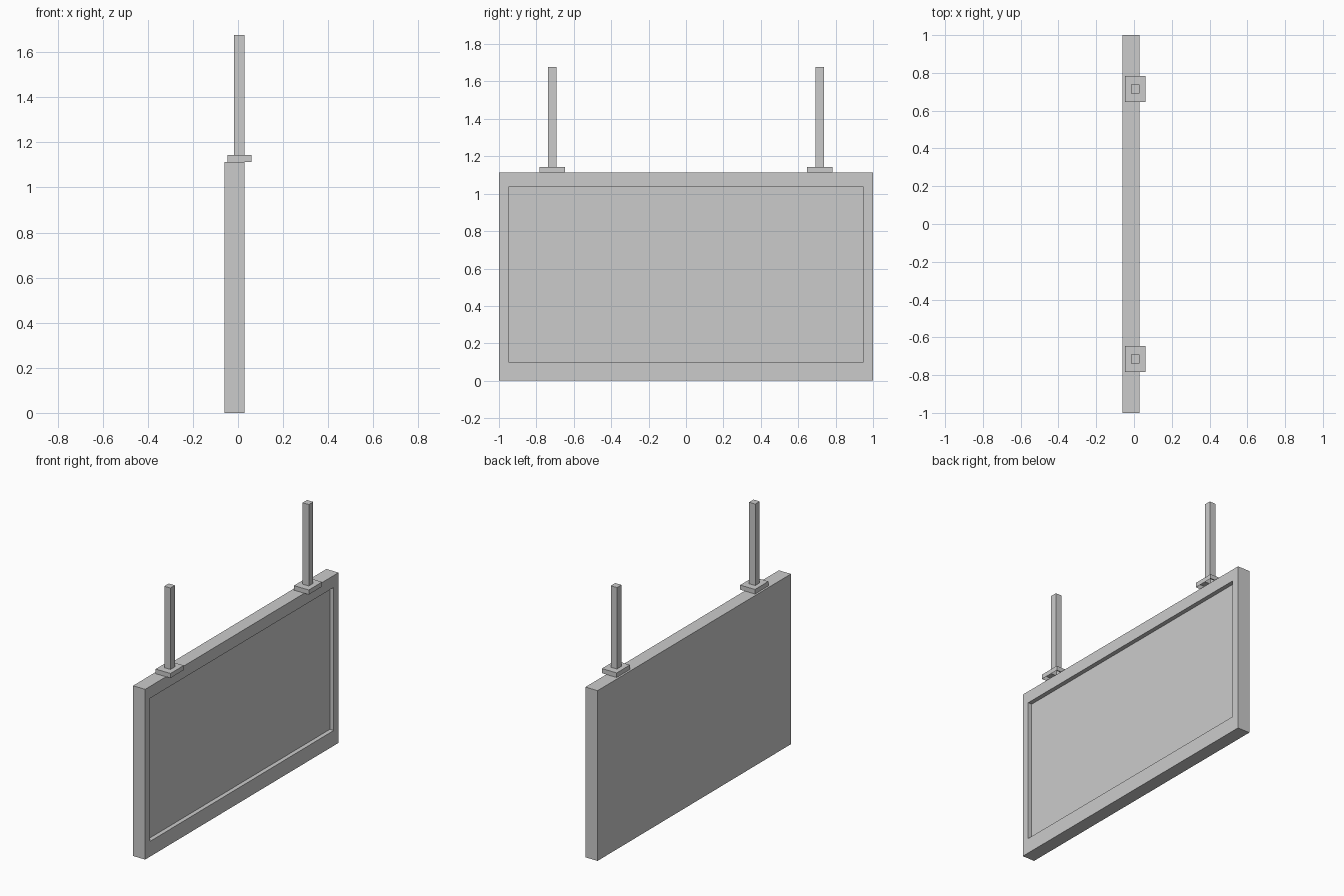
import bpy, bmesh

if "Cube" in bpy.data.objects:
    bpy.data.objects.remove(bpy.data.objects["Cube"])


def rect_x(x, y, z0, z1):
    """Rectangle facing along x."""
    return [(x, -y, z0), (x, y, z0), (x, y, z1), (x, -y, z1)]


def rect_z(z, x0, x1, cy, w):
    """Rectangle facing up."""
    h = w / 2
    return [(x0, cy - h, z), (x1, cy - h, z), (x1, cy + h, z), (x0, cy + h, z)]


def loft(name, rings, cap_start=True):
    """Skin a stack of rectangles, capping the end and optionally the start."""
    bm = bmesh.new()
    loops = [[bm.verts.new(p) for p in ring] for ring in rings]
    for a, b in zip(loops, loops[1:]):
        for i in range(4):
            j = (i + 1) % 4
            bm.faces.new((a[i], a[j], b[j], b[i]))
    bm.faces.new(loops[-1])
    if cap_start:
        bm.faces.new(loops[0][::-1])
    mesh = bpy.data.meshes.new(name)
    bm.to_mesh(mesh)
    bm.free()
    obj = bpy.data.objects.new(name, mesh)
    bpy.context.collection.objects.link(obj)
    return obj


TOP = 1.114

# Panel with a recessed screen on its +x face
loft("screen_panel", [
    rect_x(-0.06, 1.0, 0.0, TOP),
    rect_x(0.028, 1.0, 0.0, TOP),
    rect_x(0.028, 0.95, 0.10, 1.036),
    rect_x(0.0, 0.95, 0.10, 1.036),
])

# Hanging posts rising from bracket plates, open underneath
for side, cy in (("left", -0.715), ("right", 0.715)):
    loft(side + "_hanging_post", [
        rect_z(TOP, -0.047, 0.06, cy, 0.138),
        rect_z(1.144, -0.047, 0.06, cy, 0.138),
        rect_z(1.144, -0.017, 0.028, cy, 0.046),
        rect_z(1.677, -0.017, 0.028, cy, 0.046),
    ], cap_start=False)
